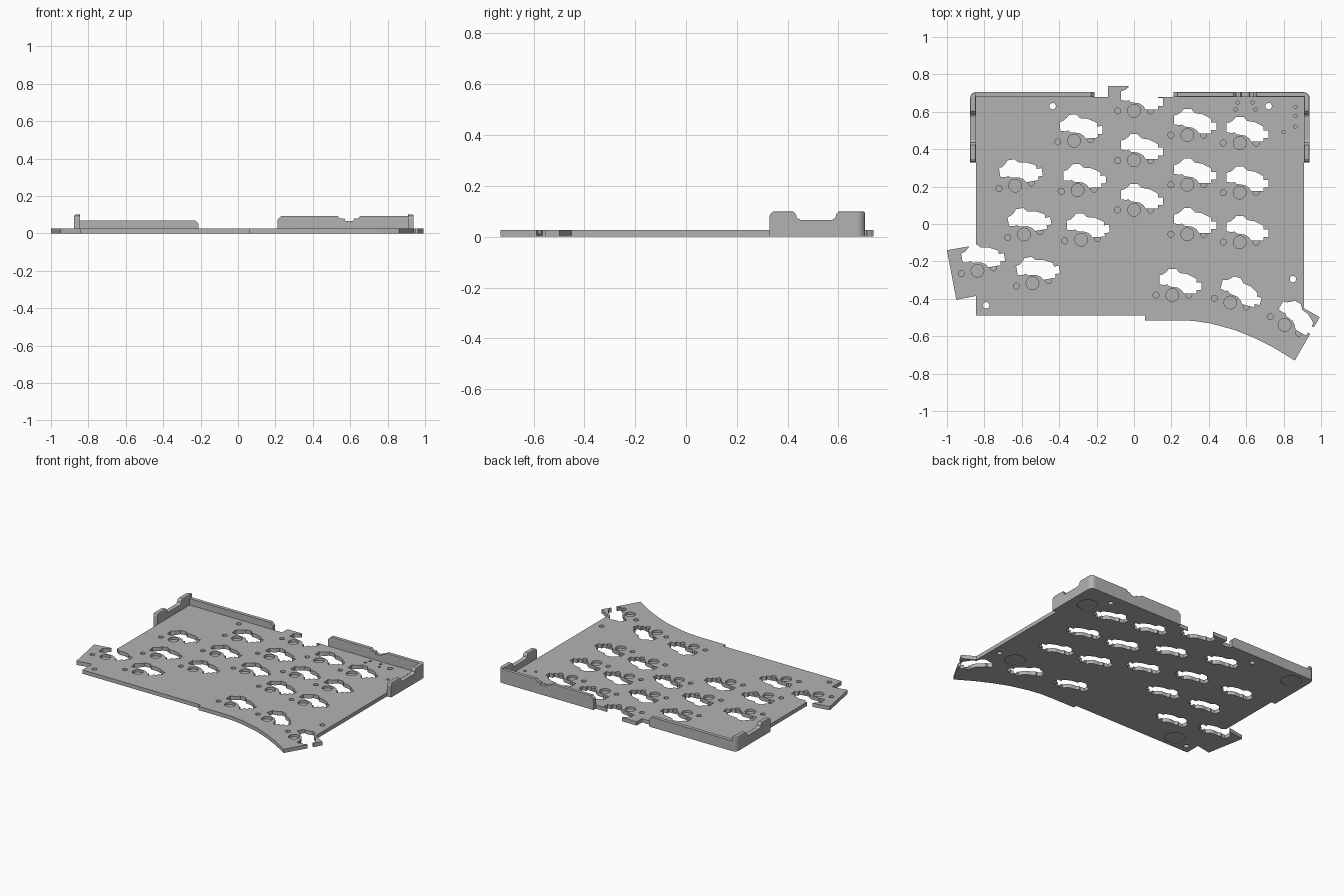
import bpy, bmesh
from math import sin, cos, pi, radians
from mathutils import Matrix, Vector

cube = bpy.data.objects.get("Cube")
if cube:
    bpy.data.objects.remove(cube)

gray = bpy.data.materials.new("plain gray")
gray.use_nodes = True
gray.diffuse_color = (0.45, 0.45, 0.45, 1)
gray.node_tree.nodes["Principled BSDF"].inputs["Base Color"].default_value = gray.diffuse_color

THICK = 0.026
PITCH = 0.265


def prism(bm, points, low, high, matrix=Matrix()):
    """Extrude a closed outline from low to high, then place it."""
    bottom = [bm.verts.new(matrix @ Vector((x, y, low))) for x, y in points]
    top = [bm.verts.new(matrix @ Vector((x, y, high))) for x, y in points]
    n = len(points)
    faces = [bm.faces.new(bottom[::-1]), bm.faces.new(top)]
    for i in range(n):
        j = (i + 1) % n
        faces.append(bm.faces.new((bottom[i], bottom[j], top[j], top[i])))
    bmesh.ops.recalc_face_normals(bm, faces=faces)
    return faces


def circle(x, y, r, sides=32):
    return [(x + r * cos(2 * pi * i / sides), y + r * sin(2 * pi * i / sides)) for i in range(sides)]


def make(name, bm):
    mesh = bpy.data.meshes.new(name)
    bm.to_mesh(mesh)
    bm.free()
    obj = bpy.data.objects.new(name, mesh)
    bpy.context.collection.objects.link(obj)
    mesh.materials.append(gray)
    return obj


def apply_all(obj):
    bpy.context.view_layer.objects.active = obj
    for m in list(obj.modifiers):
        bpy.ops.object.modifier_apply(modifier=m.name)


def cut(obj, bm):
    """Subtract the prisms in bm from obj."""
    cutter = make("cutter", bm)
    cutter.hide_render = True
    mod = obj.modifiers.new("cut", "BOOLEAN")
    mod.operation = "DIFFERENCE"
    mod.solver = "EXACT"
    mod.object = cutter
    apply_all(obj)
    bpy.data.objects.remove(cutter)


# Plate outline, with side wing, back tab and curved thumb edge
outline = [(-.845, .68), (-.845, -.113), (-1, -.14), (-.95, -.405), (-.845, -.385),
           (-.845, -.49), (.06, -.49), (.06, -.515), (.23, -.515), (.32, -.518),
           (.415, -.533), (.54, -.567), (.645, -.61), (.75, -.663), (.86, -.73),
           (.993, -.498), (.908, -.45), (.908, .68), (-.03, .68), (-.03, .738),
           (-.14, .738), (-.14, .68)]
bm = bmesh.new()
prism(bm, outline, 0, THICK)
plate = make("base_plate", bm)

# Key positions: start x, start y, turn in degrees, number in the column
columns = [(-.635, .205, 10, 3), (-.32, .445, 4, 3), (0, .605, 0, 3), (.285, .475, 0, 3),
           (.565, .433, 0, 3), (-.837, -.25, 10, 1), (.205, -.38, 0, 1),
           (.515, -.42, -15, 1), (.805, -.54, -30, 1)]
keys = []
for x, y, turn, count in columns:
    a = radians(turn)
    for i in range(count):
        place = Matrix.Translation((x + i * PITCH * sin(a), y - i * PITCH * cos(a), 0))
        keys.append(place @ Matrix.Rotation(a, 4, "Z"))

# Socket openings and screw holes pass right through
socket = [(-.07, .105), (-.048, .112), (-.03, .126), (-.018, .14), (.02, .14),
          (.04, .118), (.08, .112), (.112, .096), (.128, .086), (.128, .068),
          (.155, .068), (.155, .027), (.128, .027), (.128, .008), (.062, .008),
          (.05, .026), (.028, .04), (-.015, .046), (-.03, .058), (-.04, .053), (-.07, .058)]
through = bmesh.new()
for key in keys:
    prism(through, socket, -.05, .1, key)
for x, y in [(-.435, .63), (.72, .63), (.85, -.295), (-.79, -.435)]:
    prism(through, circle(x, y, .017), -.05, .1)
cut(plate, through)

# Blind sockets for the switch posts and small pins
blind = bmesh.new()
for key in keys:
    for x, r in ((-.088, .016), (0, .034), (.088, .016)):
        prism(blind, circle(x, 0, r), .01, .1, key)
for x, y in [(.553, .65), (.634, .65), (.543, .613), (.65, .613),
             (.863, .625), (.863, .577), (.863, .52), (.8, .492)]:
    prism(blind, circle(x, y, .009, 12), .01, .1)
cut(plate, blind)

# Round recesses for feet underneath
feet = bmesh.new()
for x, y in [(.815, .52), (.72, -.3), (-.77, .61), (-.67, -.4)]:
    prism(feet, circle(x, y, .065), -.05, .005)
cut(plate, feet)

# Turns a (y, z) drawing into a prism along x, and an (x, z) one along y
ALONG_X = Matrix(((0, 0, 1, 0), (1, 0, 0, 0), (0, 1, 0, 0), (0, 0, 0, 1)))
ALONG_Y = Matrix(((1, 0, 0, 0), (0, 0, 1, 0), (0, 1, 0, 0), (0, 0, 0, 1)))
HIGH = .2


def corner_wall(name, side, inner, end, height):
    """L-shaped rim around a back corner; side is the sign of x."""
    outer, back, front, r = inner + .031, .705, .328, .032
    arc = [(outer - r + r * cos(t * pi / 12), back - r + r * sin(t * pi / 12)) for t in range(7)]
    plan = [(inner, front), (outer, front)] + arc + [(end, back), (end, .68), (inner, .68)]
    bm = bmesh.new()
    prism(bm, [(side * x, y) for x, y in plan], 0, .1)
    layer = bm.edges.layers.float.new("bevel_weight_edge")
    for e in bm.edges:
        if all(v.co.z > .09 for v in e.verts):
            e[layer] = 1
    wall = make(name, bm)
    bevel = wall.modifiers.new("bevel", "BEVEL")
    bevel.limit_method = "WEIGHT"
    bevel.width = .008
    bevel.segments = 2
    apply_all(wall)

    # Lowered back rim with a sloped free end
    bm = bmesh.new()
    low = [(end - .02, height - .03), (end, height - .02), (end + .02, height),
           (inner, height), (inner, HIGH), (end - .02, HIGH)]
    prism(bm, [(side * x, z) for x, z in low], .6, .8, ALONG_Y)
    cut(wall, bm)

    # Notch and rounded front end of the side rim
    bm = bmesh.new()
    span = sorted((side * (inner - .02), side * (outer + .05)))
    notch = [(.42, HIGH), (.42, .101), (.432, .09), (.436, .075), (.45, .066),
             (.575, .066), (.588, .075), (.592, .09), (.604, .101), (.604, HIGH)]
    prism(bm, notch, *span, ALONG_X)
    prism(bm, [(.3, .08), (.328, .08), (.334, .093), (.348, .101), (.348, HIGH), (.3, HIGH)],
          *span, ALONG_X)
    cut(wall, bm)
    return wall


corner_wall("left_corner_wall", 1, .908, .212, .094)
corner_wall("right_corner_wall", -1, .845, .21, .07)

# Cable notch in the taller back rim
bm = bmesh.new()
prism(bm, [(.53, HIGH), (.53, .095), (.545, .08), (.57, .078), (.575, .066), (.615, .066),
           (.62, .078), (.64, .08), (.655, .095), (.655, HIGH)], .6, .8, ALONG_Y)
cut(bpy.data.objects["left_corner_wall"], bm)
